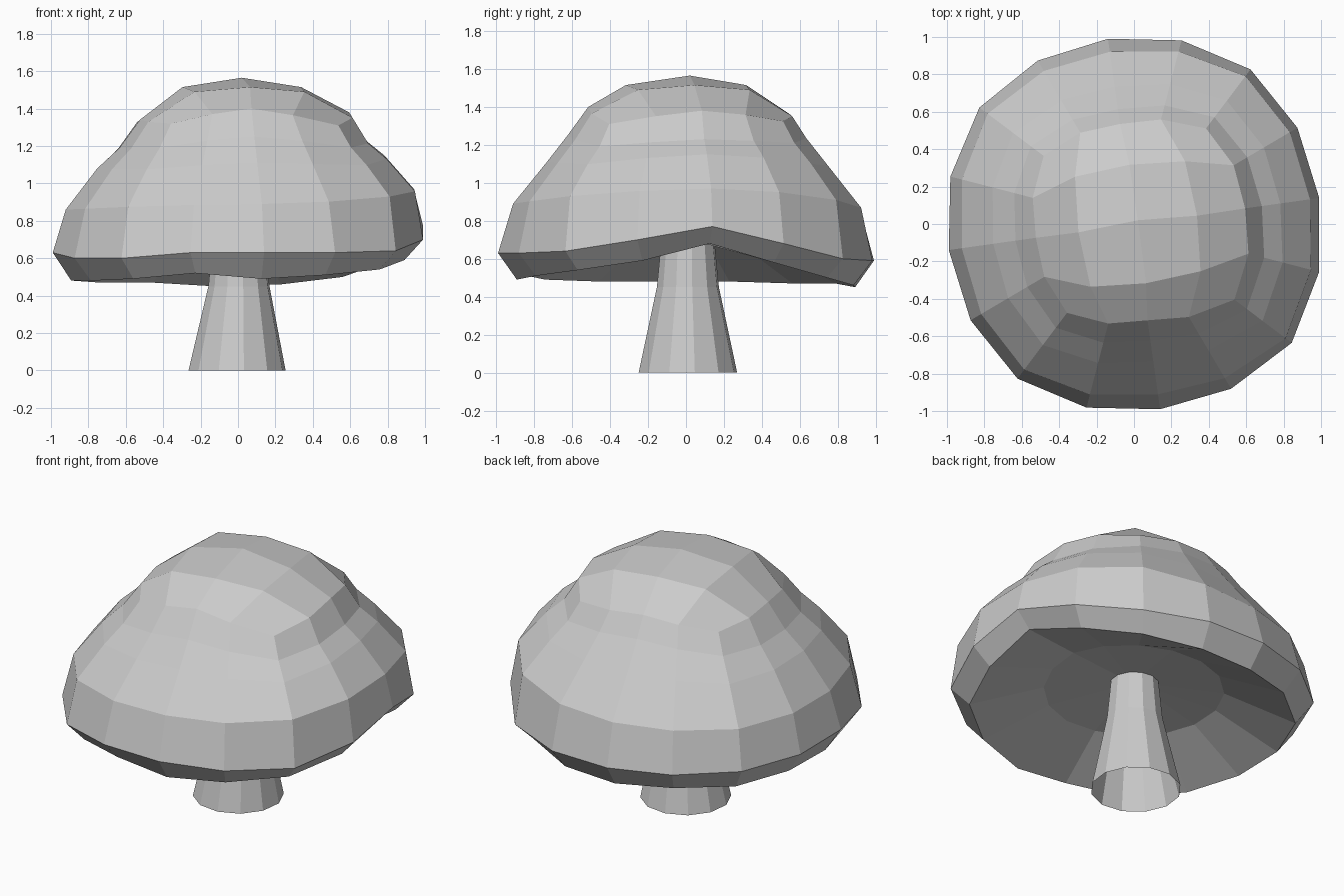
import bpy
import bmesh
from math import cos, sin, radians

cube = bpy.data.objects.get("Cube")
if cube:
    bpy.data.objects.remove(cube, do_unlink=True)

SIDES = 16
TURN = 8.0

grey = bpy.data.materials.new("plain_grey")
grey.use_nodes = True
grey.diffuse_color = (0.6, 0.6, 0.6, 1)
grey.node_tree.nodes["Principled BSDF"].inputs["Base Color"].default_value = grey.diffuse_color


def finish(bm, name):
    mesh = bpy.data.meshes.new(name)
    bm.to_mesh(mesh)
    bm.free()
    mesh.materials.append(grey)
    obj = bpy.data.objects.new(name, mesh)
    bpy.context.collection.objects.link(obj)
    return obj


def blend(values, index):
    """Blend left, back, right and front values around the ring."""
    quarter, step = divmod(index % SIDES, SIDES // 4)
    t = step / (SIDES // 4)
    t = t * t * (3 - 2 * t)
    return values[quarter] * (1 - t) + values[(quarter + 1) % 4] * t


def corner(index):
    """How far a column belongs to a corner; the front left one is fuller."""
    amount = (0, .4, 1, .4)[index % 4]
    return amount * (1.6 if index > 12 else 1)


def polar(bm, radius, index, z):
    a = radians(TURN + index * 360 / SIDES)
    return bm.verts.new((radius * cos(a), radius * sin(a), z))


def bridge(bm, lower, upper):
    n = len(lower)
    for i in range(n):
        j = (i + 1) % n
        bm.faces.new((lower[i], lower[j], upper[j], upper[i]))


# Cap: hollow underside, wavy lip, then rings up the dome
rim_z = [.77, .68, .60, .59, .59, .60, .61, .62, .63, .60, .60, .63, .63, .63, .64, .70]
lip_z = [.68, .58, .50, .46, .45, .47, .47, .48, .48, .48, .49, .52, .49, .51, .54, .59]
# (radii, heights, extra radius at corners, drop at corners)
dome = [
    ((.95, .93, .93, .92), (.97, .85, .86, .89), .05, .0),
    ((.79, .74, .76, .74), (1.15, 1.09, 1.08, 1.11), .06, .02),
    ((.69, .62, .64, .63), (1.23, 1.25, 1.19, 1.25), .06, .03),
    ((.60, .54, .53, .52), (1.38, 1.37, 1.34, 1.40), .07, .05),
]
bm = bmesh.new()
span = range(SIDES)
hub = [polar(bm, .12, i, .70) for i in span]
gills = [polar(bm, .52, i, .15 * lip_z[i] + .585) for i in span]
lip = [polar(bm, .90 + .03 * corner(i), i, lip_z[i]) for i in span]
rim = [polar(bm, 1.0 + .035 * corner(i), i, rim_z[i]) for i in span]
rings = [hub, gills, lip, rim]
for radii, heights, bulge, drop in dome:
    rings.append([polar(bm, blend(radii, i) + bulge * corner(i), i,
                        blend(heights, i) - drop * corner(i)) for i in span])
for a, b in zip(rings, rings[1:]):
    bridge(bm, a, b)
bm.faces.new(hub[::-1])

# Crown: four by four grid of quads closing the dome
edge = rings[-1]
apex = bm.verts.new((.02, .02, 1.565))
inner = {}
for i in range(0, SIDES, 2):
    is_corner = i % 4 == 2
    inner[i] = polar(bm, .42 if is_corner else .32, i, 1.49 if is_corner else 1.515)
    inner[i].co.x += .02
for c in range(2, SIDES, 4):
    before, after = inner[c - 2], inner[(c + 2) % SIDES]
    e = [edge[(c + k) % SIDES] for k in range(-2, 3)]
    bm.faces.new((e[1], e[2], e[3], inner[c]))
    bm.faces.new((e[0], e[1], inner[c], before))
    bm.faces.new((e[3], e[4], after, inner[c]))
    bm.faces.new((before, inner[c], after, apex))
bmesh.ops.recalc_face_normals(bm, faces=bm.faces)
finish(bm, "mushroom_cap")

# Stem: tapered tube, open at the foot
bm = bmesh.new()
stem_rings = []
for radius, z, shift in ((.262, 0, 0), (.165, .45, .01), (.14, .71, .01)):
    stem_rings.append([
        bm.verts.new((radius * cos(radians(TURN + 30 * k)) + shift - .005,
                      radius * sin(radians(TURN + 30 * k)) + .01, z))
        for k in range(12)])
for a, b in zip(stem_rings, stem_rings[1:]):
    bridge(bm, a, b)
finish(bm, "mushroom_stem")
